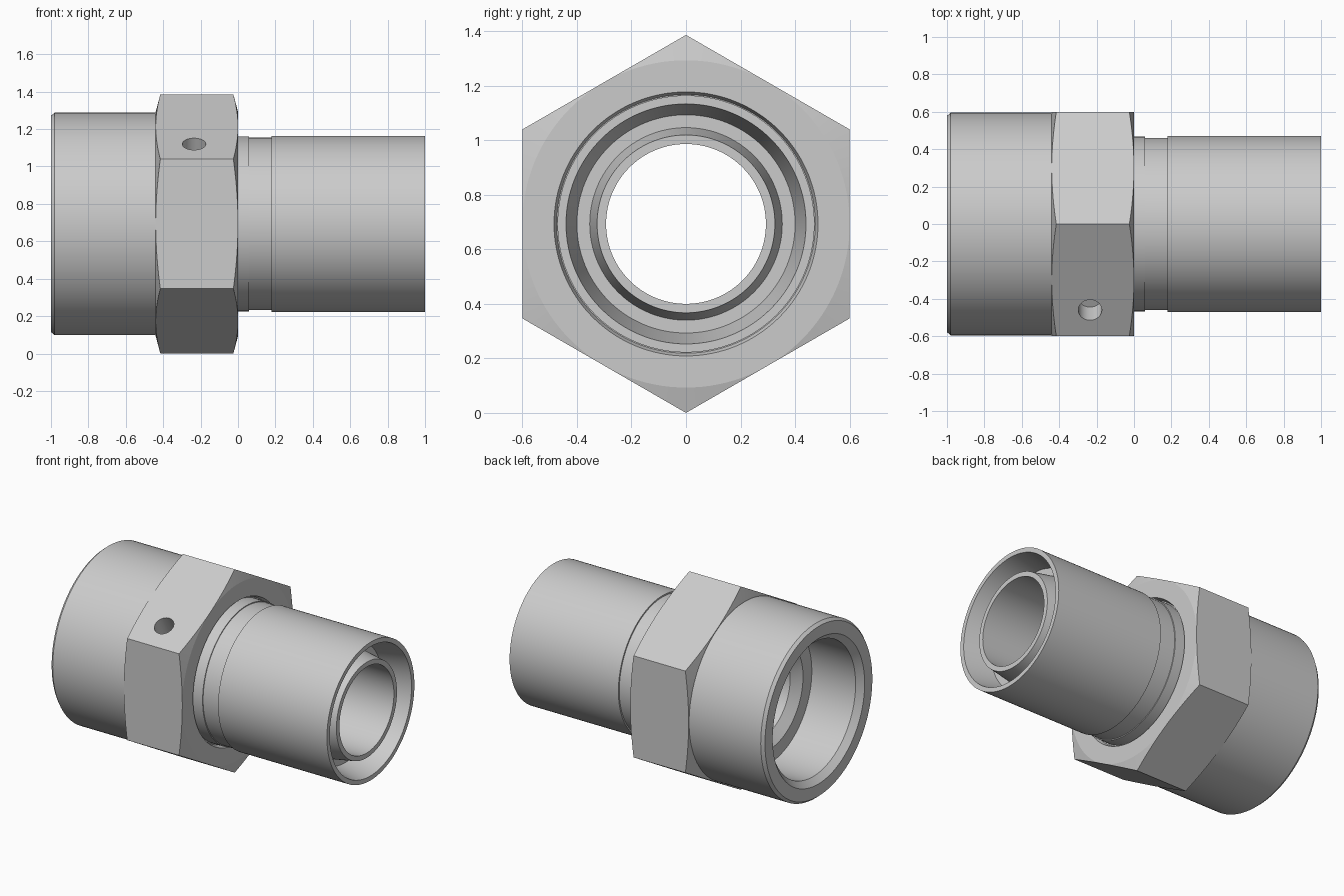
import bpy, bmesh, math
from mathutils import Matrix, Vector

if "Cube" in bpy.data.objects:
    bpy.data.objects.remove(bpy.data.objects["Cube"])

AF = 0.6                          # hexagon: half width across flats
CORNER = AF / math.cos(math.pi / 6)
AXIS_Z = CORNER                   # height of the fitting's axis
SEG = 128

metal = bpy.data.materials.new("grey metal")
metal.diffuse_color = (0.6, 0.6, 0.6, 1)
metal.use_nodes = True
metal.node_tree.nodes["Principled BSDF"].inputs["Base Color"].default_value = metal.diffuse_color


def finish(bm, name):
    bmesh.ops.recalc_face_normals(bm, faces=bm.faces)
    me = bpy.data.meshes.new(name)
    bm.to_mesh(me)
    bm.free()
    me.materials.append(metal)
    ob = bpy.data.objects.new(name, me)
    bpy.context.collection.objects.link(ob)
    return ob


def lathe(name, profile):
    """Revolve a closed (x, radius) profile about the fitting's axis."""
    bm = bmesh.new()
    rings = []
    for i in range(SEG):
        a = 2 * math.pi * i / SEG
        rings.append([bm.verts.new((x, r * math.sin(a), AXIS_Z + r * math.cos(a)))
                      for x, r in profile])
    n = len(profile)
    for i in range(SEG):
        p, q = rings[i], rings[(i + 1) % SEG]
        for j in range(n):
            k = (j + 1) % n
            bm.faces.new((p[j], p[k], q[k], q[j]))
    return finish(bm, name)


def cylinder(name, sides, radius, length, matrix):
    bm = bmesh.new()
    bmesh.ops.create_cone(bm, cap_ends=True, segments=sides, radius1=radius,
                          radius2=radius, depth=length, matrix=matrix)
    return finish(bm, name)


def boolean(ob, cutter, operation):
    mod = ob.modifiers.new(operation.lower(), 'BOOLEAN')
    mod.object = cutter
    mod.operation = operation
    mod.solver = 'EXACT'
    bpy.context.view_layer.objects.active = ob
    bpy.ops.object.modifier_apply(modifier=mod.name)
    bpy.data.objects.remove(cutter, do_unlink=True)


def smooth(ob):
    bpy.ops.object.select_all(action='DESELECT')
    ob.select_set(True)
    bpy.context.view_layer.objects.active = ob
    bpy.ops.object.shade_smooth_by_angle(angle=math.radians(11))


# Body: wide socket on the left, neck and tube on the right, bored through
body = lathe("body", [
    (-1.0, 0.578), (-0.98, 0.595), (-0.43, 0.595),       # socket outside
    (-0.43, 0.467), (0.06, 0.467), (0.06, 0.461),        # collar under the nut
    (0.18, 0.461), (0.18, 0.471), (1.0, 0.471),          # neck and tube
    (1.0, 0.44), (0.81, 0.40), (0.81, 0.353),            # conical mouth
    (0.97, 0.326), (0.97, 0.293),                        # inner nose
    (-0.58, 0.293), (-0.63, 0.36), (-0.63, 0.455),       # through bore, socket floor
    (-0.96, 0.455), (-1.0, 0.495),                       # socket bore and lead-in
])

# Hexagon nut: turned blank with chamfers, trimmed by a hexagonal prism
nut = lathe("hex_nut", [
    (-0.44, 0.6), (-0.412, 0.705), (-0.028, 0.705), (0.0, 0.6),
    (0.0, 0.484), (-0.03, 0.474), (-0.03, 0.43), (-0.44, 0.43),
])
bm = bmesh.new()
ends = []
for x in (-0.6, 0.2):
    ends.append([bm.verts.new((x, CORNER * math.sin(i * math.pi / 3),
                               AXIS_Z + CORNER * math.cos(i * math.pi / 3)))
                 for i in range(6)])
for ring in ends:
    bm.faces.new(ring)
for i in range(6):
    j = (i + 1) % 6
    bm.faces.new((ends[0][i], ends[0][j], ends[1][j], ends[1][i]))
boolean(nut, finish(bm, "hex_prism"), 'INTERSECT')

# Small hole drilled square into the upper front flat
normal = Vector((0, -0.5, math.sqrt(3) / 2))
spot = Vector((-0.235, -0.46, 2 * AXIS_Z - 0.46 * math.tan(math.pi / 6)))
drill = cylinder("drill", 40, 0.063, 0.28,
                 Matrix.Translation(spot) @ normal.to_track_quat('Z', 'Y').to_matrix().to_4x4())
boolean(nut, drill, 'DIFFERENCE')

for part in (body, nut):
    smooth(part)
